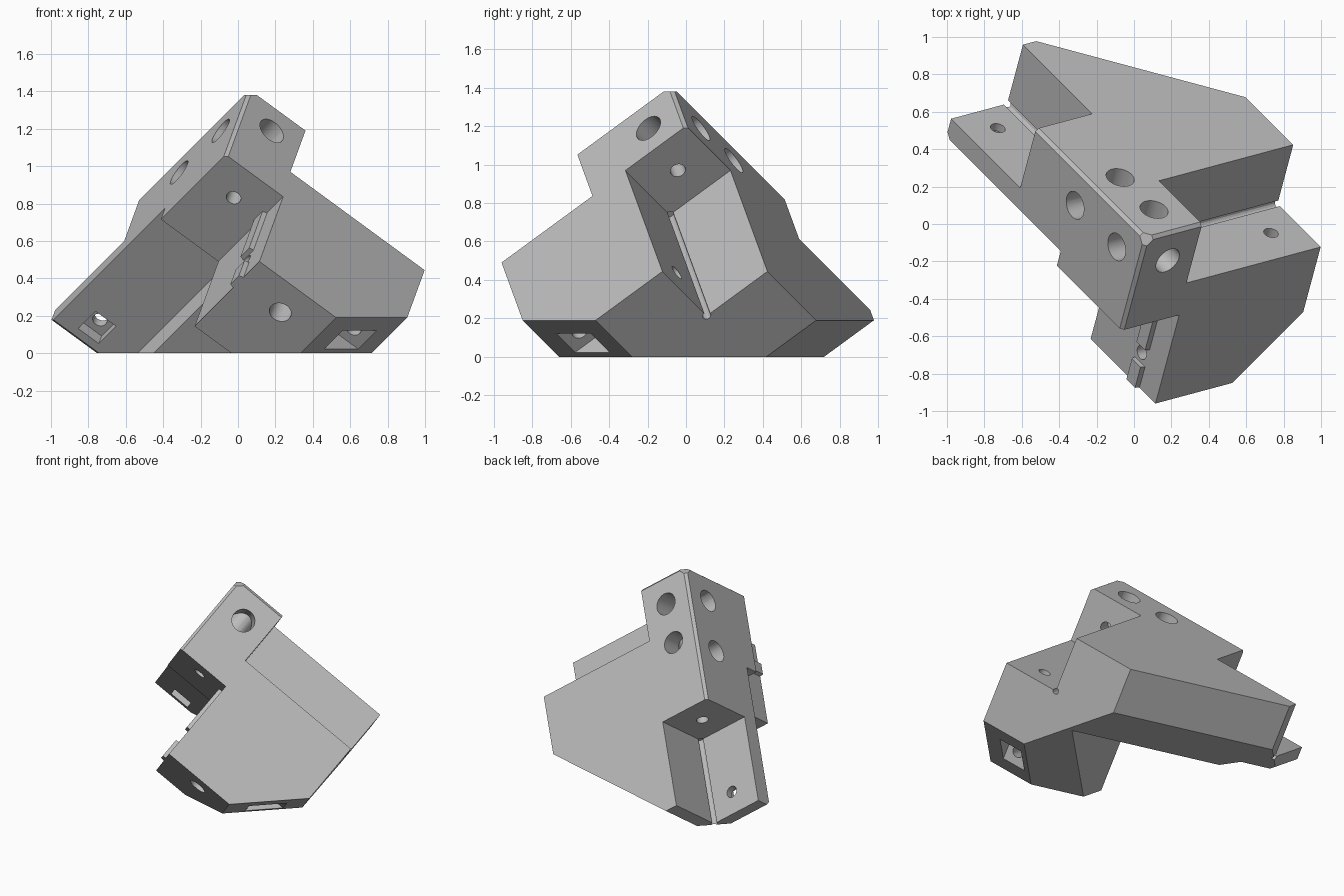
import bpy, bmesh, math
from mathutils import Vector

cube = bpy.data.objects.get("Cube")
if cube:
    bpy.data.objects.remove(cube, do_unlink=True)

# Three square arms meet at an apex; the bracket stands on the long diagonal
APEX = Vector((0.065, -0.08, 1.42))


def arm_axis(degrees):
    a, r = math.radians(degrees), math.sqrt(2 / 3)
    return Vector((r * math.cos(a), r * math.sin(a), -1 / math.sqrt(3)))


AXES = {"u": arm_axis(15), "v": arm_axis(135), "w": arm_axis(255)}

grey = bpy.data.materials.new("plain grey")
grey.use_nodes = True
grey.diffuse_color = (0.5, 0.5, 0.5, 1)
grey.node_tree.nodes["Principled BSDF"].inputs["Base Color"].default_value = (0.5, 0.5, 0.5, 1)


def prism(name, along, profile, start, end):
    """Extrude a profile, given on the two other axes in u, v, w order."""
    a, b = [AXES[k] for k in "uvw" if k != along]
    bm = bmesh.new()
    low, high = [[bm.verts.new(APEX + a * p + b * q + AXES[along] * d) for p, q in profile]
                 for d in (start, end)]
    bm.faces.new(low[::-1])
    bm.faces.new(high)
    for i in range(len(profile)):
        j = (i + 1) % len(profile)
        bm.faces.new((low[i], low[j], high[j], high[i]))
    bm.normal_update()
    if bm.calc_volume(signed=True) < 0:
        bmesh.ops.reverse_faces(bm, faces=bm.faces[:])
    mesh = bpy.data.meshes.new(name)
    bm.to_mesh(mesh)
    bm.free()
    mesh.materials.append(grey)
    obj = bpy.data.objects.new(name, mesh)
    bpy.context.collection.objects.link(obj)
    return obj


def block(name, u, v, w):
    return prism(name, "w", [(u[0], v[0]), (u[1], v[0]), (u[1], v[1]), (u[0], v[1])], *w)


def rod(name, along, centre, radius, start, end, sides=32):
    ring = [(centre[0] + radius * math.cos(math.tau * i / sides),
             centre[1] + radius * math.sin(math.tau * i / sides)) for i in range(sides)]
    return prism(name, along, ring, start, end)


def volume(mesh):
    bm = bmesh.new()
    bm.from_mesh(mesh)
    result = bm.calc_volume(signed=True)
    bm.free()
    return result


def cut(obj, tool):
    """Subtract the tool, trying the second solver if the first one fails."""
    before = volume(obj.data)
    mod = obj.modifiers.new("cut", "BOOLEAN")
    mod.operation, mod.object = "DIFFERENCE", tool
    for solver in ("EXACT", "MANIFOLD"):
        mod.solver = solver
        bpy.context.view_layer.update()
        graph = bpy.context.evaluated_depsgraph_get()
        mesh = bpy.data.meshes.new_from_object(obj.evaluated_get(graph), depsgraph=graph)
        if before * 0.3 < volume(mesh) < before * 0.99999:
            obj.data = mesh
            break
    obj.modifiers.remove(mod)
    bpy.data.objects.remove(tool, do_unlink=True)


# Solid blank, trimmed to two plates that meet at a right angle
body = block("corner_bracket", (0, 1.29), (0, 1.66), (0, 1.22))
cut(body, prism("inner_void", "v", [(-0.2, 0.52), (0.46, 0.52), (0.5, 0.6), (1.5, 0.6),
                                    (1.5, 1.5), (-0.2, 1.5)], 0.6, 2))
slope = [(2.33, -0.2), (2.33, 1.9), (0.23, 1.9)]
cut(body, prism("upper_slope", "w", slope, -0.2, 1.5))
cut(body, prism("side_slope", "v", slope, -0.2, 2))
cut(body, prism("tip_chamfer", "u", [(1.8, 0.35), (1.8, 0.8), (1.35, 0.8)], -0.1, 2))

# Rail seats on the three arms
cut(body, block("rail_seat_u", (0.38, 2), (-0.1, 0.4), (-0.1, 0.4)))
cut(body, block("rail_seat_v", (-0.1, 0.38), (1.02, 2), (-0.1, 0.4)))
cut(body, block("rail_seat_w", (-0.1, 0.39), (-0.1, 0.8), (0.62, 2)))

# Chamfers along the three edges that leave the apex
for axis in AXES:
    cut(body, prism("edge_chamfer", axis, [(-0.1, -0.1), (0.118, -0.1), (-0.1, 0.118)], -0.2, 2))

# Flat foot and flat top
for height in (-2, 3.38):
    bpy.ops.mesh.primitive_cube_add(size=4, location=(0, 0, height))
    cut(body, bpy.context.object)

# Relief grooves in the inner corners of the seats
cut(body, rod("groove_u", "u", (0.4, 0.4), 0.022, 0.37, 2, 12))
cut(body, rod("groove_v", "v", (0.38, 0.4), 0.022, 1.01, 2, 12))

# Bolt holes: axis, centre, radius, start, end
BIG, SMALL = 0.077, 0.04
holes = [
    ("u", (0.2, 0.2), BIG, -0.1, 0.24), ("u", (0.2, 0.2), SMALL, 0.2, 0.5),
    ("v", (0.2, 0.2), BIG, -0.1, 0.85), ("v", (0.2, 0.2), SMALL, 0.8, 1.2),
    ("w", (0.2, 0.2), BIG, -0.1, 0.47), ("w", (0.2, 0.2), SMALL, 0.4, 0.7),
    ("u", (0.585, 0.2), BIG, -0.1, 0.27), ("w", (0.19, 0.5), BIG, -0.1, 0.27),
    ("w", (1.1, 0.2), SMALL, 0.3, 1.0), ("w", (0.2, 1.5), SMALL, 0.3, 0.6),
    ("u", (0.2, 1.02), SMALL, 0.3, 1.1), ("w", (0.67, 0.19), 0.06, 0.9, 1.3),
]
for hole in holes:
    cut(body, rod("hole", *hole))

# Square nut pockets
cut(body, block("nut_pocket_side", (1.015, 1.5), (0.12, 0.29), (0.935, 1.5)))
cut(body, block("nut_pocket_under", (0.13, 0.27), (1.42, 1.58), (0.45, 0.7)))

# Guide rib along the open seat, interrupted at the bolt hole
for name, span in (("guide_rib_upper", (0.625, 0.965)), ("guide_rib_lower", (1.08, 1.22))):
    prism(name, "w", [(0.4, 0.145), (0.365, 0.155), (0.365, 0.235), (0.4, 0.245)], *span)

# Smooth hole walls, sharp edges elsewhere
bpy.ops.object.select_all(action="DESELECT")
body.select_set(True)
bpy.context.view_layer.objects.active = body
bpy.ops.object.shade_smooth_by_angle(angle=math.radians(25))
